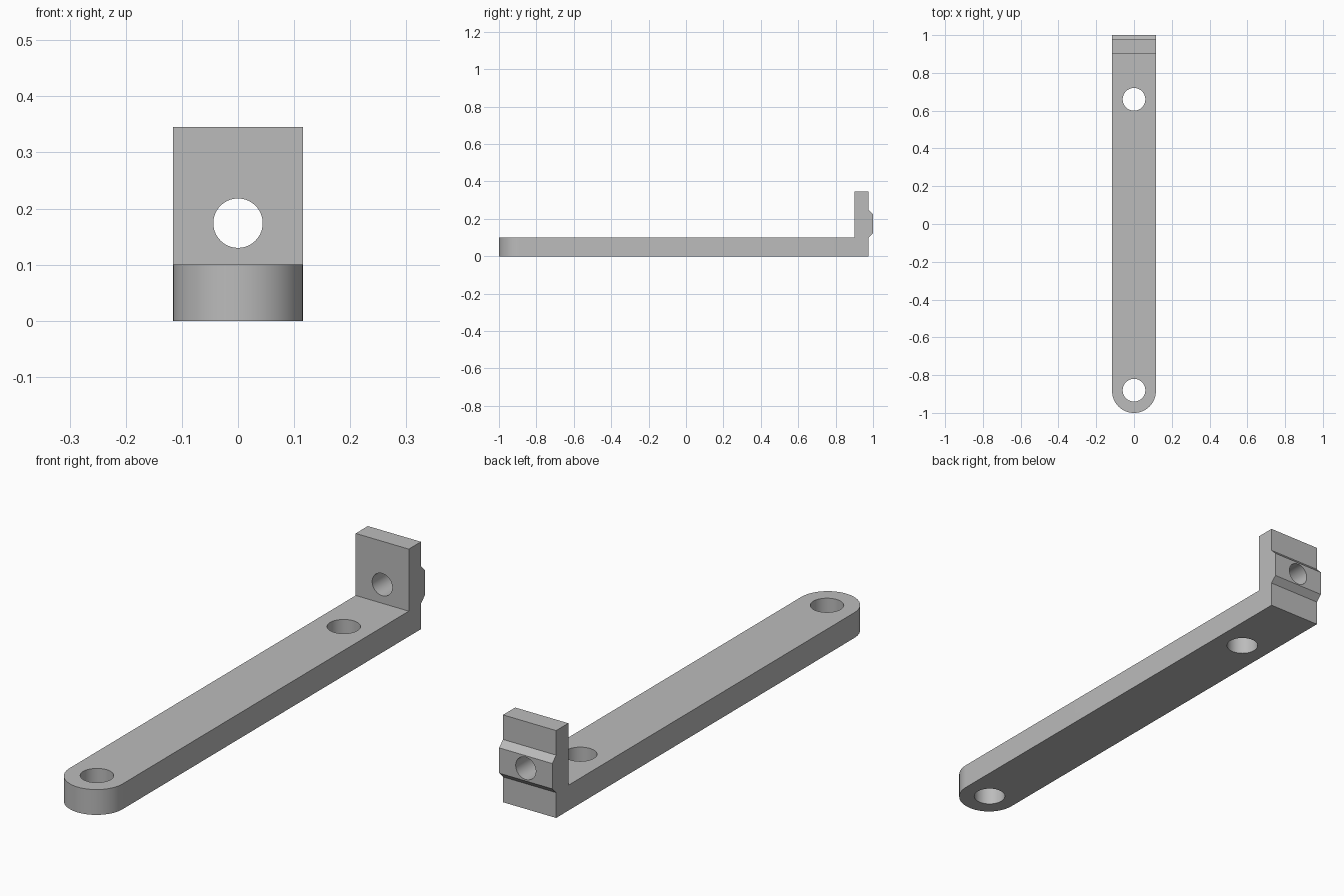
import bpy
import bmesh
import math

cube = bpy.data.objects.get("Cube")
if cube:
    bpy.data.objects.remove(cube, do_unlink=True)

HALF_W = 0.116
BAR_H = 0.1
HOLE_Z = 0.174

grey = bpy.data.materials.new("plain grey")
grey.use_nodes = True
colour = (0.5, 0.5, 0.5, 1)
grey.diffuse_color = colour
grey.node_tree.nodes["Principled BSDF"].inputs["Base Color"].default_value = colour


def cutter(name, location, radius, depth, rotation=(0, 0, 0)):
    bpy.ops.mesh.primitive_cylinder_add(vertices=64, radius=radius, depth=depth,
                                        location=location, rotation=rotation)
    obj = bpy.context.object
    obj.name = name
    obj.hide_render = True
    return obj


# L-shaped side profile (y, z) with the locating ridge on the back
profile = [(-1, 0), (0.976, 0), (0.976, 0.1), (1, 0.124), (1, 0.224),
           (0.976, 0.248), (0.976, 0.345), (0.9, 0.345), (0.9, BAR_H), (-1, BAR_H)]
bm = bmesh.new()
face = bm.faces.new([bm.verts.new((-HALF_W, y, z)) for y, z in profile])
result = bmesh.ops.extrude_face_region(bm, geom=[face])
moved = [v for v in result["geom"] if isinstance(v, bmesh.types.BMVert)]
bmesh.ops.translate(bm, verts=moved, vec=(2 * HALF_W, 0, 0))
bmesh.ops.recalc_face_normals(bm, faces=bm.faces)

# Round the front end into a half circle
corners = [e for e in bm.edges if all(v.co.y < -0.99 for v in e.verts)
           and abs(e.verts[0].co.z - e.verts[1].co.z) > 0.05]
bmesh.ops.bevel(bm, geom=corners, offset=HALF_W - 0.0005, segments=20,
                profile=0.5, affect='EDGES')
mesh = bpy.data.meshes.new("bracket_arm")
bm.to_mesh(mesh)
bm.free()
arm = bpy.data.objects.new("bracket_arm", mesh)
bpy.context.collection.objects.link(arm)
mesh.materials.append(grey)

# Two holes through the bar and one through the upright plate
holes = [cutter("front_hole_cutter", (0, -0.88, 0.05), 0.06, 0.3),
         cutter("rear_hole_cutter", (0, 0.66, 0.05), 0.06, 0.3),
         cutter("upright_hole_cutter", (0, 0.95, HOLE_Z), 0.044, 0.3,
                (math.pi / 2, 0, 0))]
bpy.ops.object.select_all(action='DESELECT')
arm.select_set(True)
bpy.context.view_layer.objects.active = arm
for hole in holes:
    cut = arm.modifiers.new(hole.name, 'BOOLEAN')
    cut.operation = 'DIFFERENCE'
    cut.solver = 'EXACT'
    cut.object = hole
    bpy.ops.object.modifier_apply(modifier=cut.name)
for hole in holes:
    bpy.data.objects.remove(hole, do_unlink=True)

bpy.ops.object.shade_smooth_by_angle(angle=math.radians(30))
